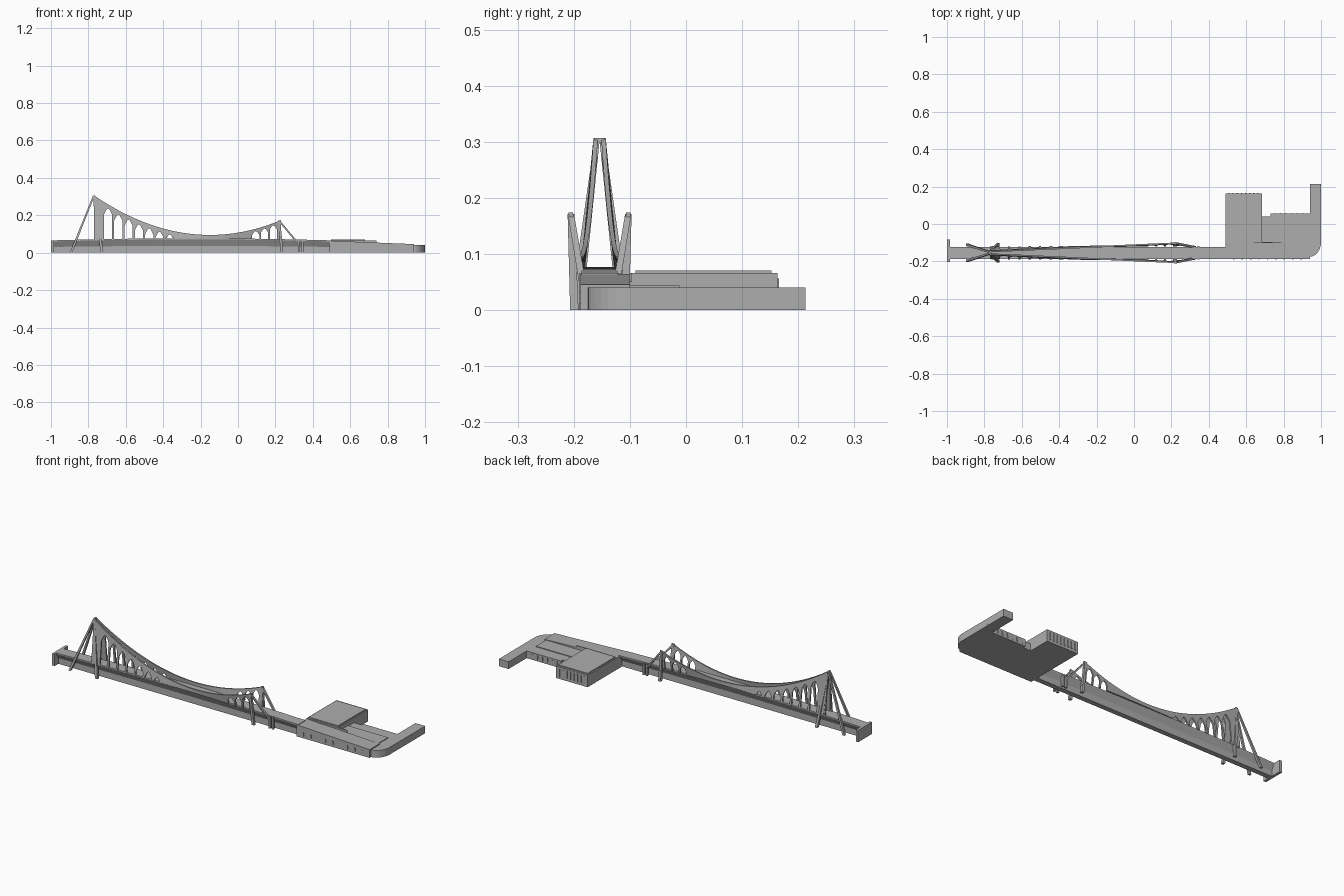
import bpy
import bmesh
from math import cos, sin, pi
from mathutils import Vector

if "Cube" in bpy.data.objects:
    bpy.data.objects.remove(bpy.data.objects["Cube"], do_unlink=True)

grey = bpy.data.materials.new("concrete_grey")
grey.use_nodes = True
COLOUR = (0.42, 0.42, 0.42, 1)
grey.diffuse_color = COLOUR
grey.node_tree.nodes["Principled BSDF"].inputs["Base Color"].default_value = COLOUR

C = -0.154          # bridge centre line
LEFT_X, RIGHT_X = -0.77, 0.22


def finish(name, bm):
    bmesh.ops.recalc_face_normals(bm, faces=bm.faces)
    mesh = bpy.data.meshes.new(name)
    bm.to_mesh(mesh)
    bm.free()
    mesh.materials.append(grey)
    obj = bpy.data.objects.new(name, mesh)
    bpy.context.collection.objects.link(obj)
    return obj


def loft(name, rings):
    """Skin a row of equal closed rings and cap both ends."""
    bm = bmesh.new()
    rows = [[bm.verts.new(p) for p in ring] for ring in rings]
    n = len(rows[0])
    for a, b in zip(rows, rows[1:]):
        for i in range(n):
            bm.faces.new((a[i], a[(i + 1) % n], b[(i + 1) % n], b[i]))
    bm.faces.new(rows[0])
    bm.faces.new(rows[-1])
    return finish(name, bm)


def prism(name, outline, z0, z1):
    """Upright prism; z1 may be a height or a function of x."""
    top = z1 if callable(z1) else (lambda x: z1)
    return loft(name, [[(x, y, z0) for x, y in outline],
                       [(x, y, top(x)) for x, y in outline]])


def box(name, x0, x1, y0, y1, z0, z1):
    return prism(name, [(x0, y0), (x1, y0), (x1, y1), (x0, y1)], z0, z1)


def strut(name, top, foot, w0, w1):
    """Square leg with level ends, w0 wide at the top and w1 at the foot."""
    def ring(p, w):
        return [(p[0] + i * w / 2, p[1] + j * w / 2, p[2])
                for i, j in ((-1, -1), (1, -1), (1, 1), (-1, 1))]
    return loft(name, [ring(top, w0), ring(foot, w1)])


def deck_top(x):
    return 0.066 + 0.011 * max(0, 1 - ((x + 0.25) / 0.74) ** 2)


def cable(x):
    return 0.095 + 0.55 * (x + 0.15) ** 2


# Deck: wide roadway tapering down to a narrower girder
def deck_ring(x):
    t = deck_top(x)
    half = [(0.032, t), (0.032, t - 0.006), (0.014, t * 0.47), (0.014, 0)]
    return ([(x, C + y, z) for y, z in half]
            + [(x, C - y, z) for y, z in reversed(half)])


loft("bridge_deck", [deck_ring(-0.99 + 1.49 * i / 24) for i in range(25)])
box("end_abutment", -1.0, -0.985, -0.202, -0.082, 0, 0.066)

# Arched openings as (centre, half width)
openings = ([(-0.695 + 0.055 * i, 0.022) for i in range(7)]
            + [(0.095 + 0.047 * i, 0.019) for i in range(3)])


def opening_top(x, centre, half):
    u = min(1, abs(x - centre) / half)
    rise = 0.035 if centre < 0 else 0.022
    crown = cable(centre) - (0.022 if centre < 0 else 0.012)
    return max(deck_top(x) + 0.002, crown - rise * u ** 1.6)


# Leaning cable walls, solid at midspan and pierced by pointed arches
def wall_stations():
    stations = []
    edge = LEFT_X
    for centre, half in openings + [(RIGHT_X + 0.01, 0)]:
        steps = max(1, int((centre - half - edge) / 0.025))
        for i in range(steps + 1):
            x = edge + (centre - half - edge) * i / steps
            stations.append((x, deck_top(x) - 0.002))
        for i in range(9 if half else 0):
            x = centre - half + half * i / 4
            stations.append((x, opening_top(x, centre, half)))
        edge = centre + half
    return stations


def wall_y(x, z, side):
    t = (x - LEFT_X) / (RIGHT_X - LEFT_X)
    high = 0.007 + 0.044 * t
    low = 0.030 + 0.008 * t
    f = (z - 0.07) / (cable(x) - 0.07)
    return C + side * (low + (high - low) * f)


for side, tag in ((-1, "front"), (1, "back")):
    rings = []
    for x, z0 in wall_stations():
        ring = []
        for z, d in ((z0, -1), (cable(x), -1), (cable(x), 1), (z0, 1)):
            ring.append((x, wall_y(x, z, side) + d * 0.004, z))
        rings.append(ring)
    loft("cable_wall_" + tag, rings)

    # Tall tower legs meeting at one peak
    peak = (LEFT_X, C + side * 0.004, 0.307)
    strut("tall_tower_leg_" + tag, peak, (-0.727, C + side * 0.045, 0), 0.009, 0.015)
    strut("tall_tower_stay_" + tag, peak, (-0.893, C + side * 0.043, 0), 0.009, 0.013)
    strut("tall_tower_post_" + tag, peak, (-0.755, C + side * 0.030, 0.07), 0.009, 0.013)

    # Short tower legs
    peak = (RIGHT_X, C + side * 0.051, 0.171)
    strut("short_tower_leg_" + tag, peak, (0.235, C + side * 0.045, 0), 0.012, 0.015)
    strut("short_tower_stay_" + tag, peak, (0.325, C + side * 0.030, 0.045), 0.011, 0.012)

    # Paired pier posts beneath the deck
    for x in (0.325, 0.345):
        y = C + side * 0.031
        box("pier_post_" + tag, x - 0.005, x + 0.005, y - 0.006, y + 0.006, 0, 0.066)

# Low curved building: base, ramped front strip and end arm
corner = [(0.94 + 0.06 * sin(a), -0.095 - 0.08 * cos(a))
          for a in (i * pi / 16 for i in range(9))]
outline = ([(0.49, -0.188), (0.94, -0.188)] + corner
           + [(1.0, 0.213), (0.94, 0.213), (0.94, 0.055), (0.73, 0.055),
              (0.73, 0.04), (0.49, 0.04)])
prism("building_base", outline, 0, 0.04)
prism("front_ramp", [(0.49, -0.188), (0.94, -0.188), (0.94, -0.1), (0.49, -0.1)],
      0.038, lambda x: 0.064 - 0.04 * (x - 0.49))
box("courtyard_roof", 0.68, 0.93, -0.1, -0.012, 0.038, 0.044)
box("ramp_curb", 0.56, 0.74, -0.101, -0.096, 0.05, 0.066)

# Tall hall with a thin roof cap
box("hall", 0.49, 0.684, -0.1, 0.163, 0, 0.066)
box("hall_roof", 0.497, 0.678, -0.09, 0.152, 0.066, 0.071)

# Slim wall ribs and the end door
for i in range(9):
    x = 0.53 + 0.045 * i
    box("front_rib", x, x + 0.007, -0.191, -0.186, 0.012, 0.032)
for i in range(8):
    x = 0.505 + 0.022 * i
    box("hall_rib", x, x + 0.006, 0.161, 0.166, 0.014, 0.056)
for i in range(6):
    x = 0.75 + 0.03 * i
    box("courtyard_rib", x, x + 0.006, 0.053, 0.058, 0.01, 0.032)
box("end_door", 0.998, 1.0005, 0.075, 0.11, 0.008, 0.031)
